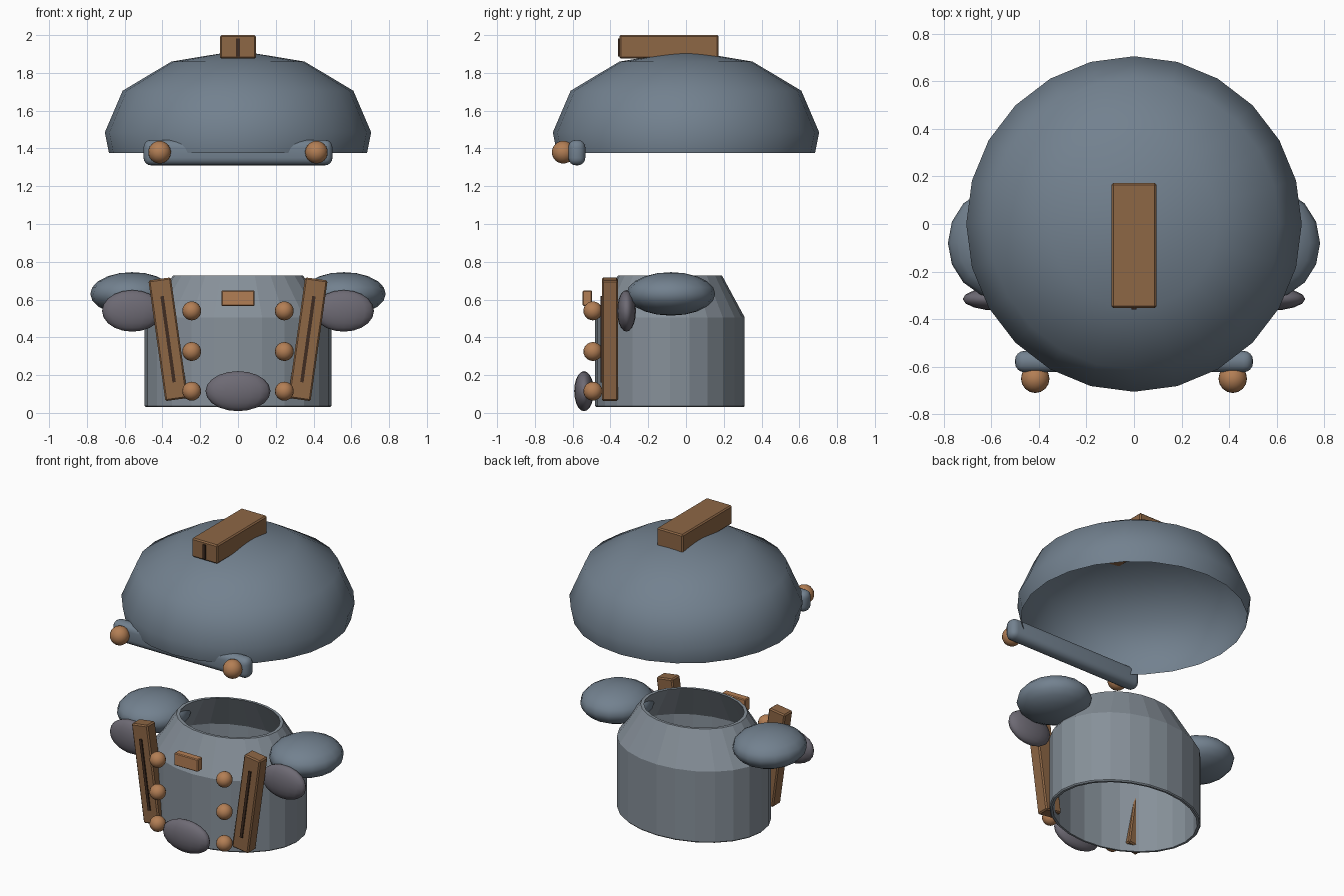
import bpy, bmesh, math
from mathutils import Matrix

if "Cube" in bpy.data.objects:
    bpy.data.objects.remove(bpy.data.objects["Cube"])


def material(name, rgb):
    m = bpy.data.materials.new(name)
    m.diffuse_color = (*rgb, 1)
    m.use_nodes = True
    m.node_tree.nodes["Principled BSDF"].inputs["Base Color"].default_value = m.diffuse_color
    return m


STEEL = material("blue_steel", (0.17, 0.22, 0.275))
PLATE = material("light_steel", (0.24, 0.28, 0.32))
LEATHER = material("leather", (0.27, 0.135, 0.06))
COPPER = material("copper", (0.45, 0.21, 0.09))
TRIM = material("dull_trim", (0.155, 0.145, 0.175))
DARK = material("dark_slot", (0.05, 0.025, 0.015))


def finish(bm, name, mat, smooth=True):
    bmesh.ops.recalc_face_normals(bm, faces=bm.faces)
    for f in bm.faces:
        f.smooth = smooth
    me = bpy.data.meshes.new(name)
    bm.to_mesh(me)
    bm.free()
    me.materials.append(mat)
    ob = bpy.data.objects.new(name, me)
    bpy.context.collection.objects.link(ob)
    return ob


def box(name, mat, loc, size, bevel=0.008, segments=1, tilt=0):
    bm = bmesh.new()
    bmesh.ops.create_cube(bm, size=1, matrix=Matrix.Diagonal((*size, 1)))
    if bevel:
        bmesh.ops.bevel(bm, geom=bm.edges[:], offset=bevel, segments=segments,
                        profile=0.5, affect='EDGES')
    ob = finish(bm, name, mat, smooth=segments > 1)
    ob.location = loc
    ob.rotation_euler.y = tilt
    return ob


def ellipsoid(name, mat, loc, radii, seg=16, rings=10):
    bm = bmesh.new()
    bmesh.ops.create_uvsphere(bm, u_segments=seg, v_segments=rings, radius=1,
                              matrix=Matrix.Diagonal((*radii, 1)))
    ob = finish(bm, name, mat)
    ob.location = loc
    return ob


def lathe(name, mat, profile, closed=False, sides=24, y_scale=1, y=0, smooth=True):
    bm = bmesh.new()
    pts = [bm.verts.new((r, 0, z)) for r, z in profile]
    pairs = list(zip(pts, pts[1:])) + ([(pts[-1], pts[0])] if closed else [])
    edges = [bm.edges.new(p) for p in pairs]
    bmesh.ops.spin(bm, geom=pts + edges, cent=(0, 0, 0), axis=(0, 0, 1),
                   angle=math.tau, steps=sides, use_merge=False)
    bmesh.ops.remove_doubles(bm, verts=bm.verts[:], dist=0.0005)
    for v in bm.verts:
        v.co.y = v.co.y * y_scale + y
    return finish(bm, name, mat, smooth)


# Open helmet dome
lathe("helmet_dome", STEEL, [(0.683, 1.375), (0.705, 1.485), (0.611, 1.705),
                             (0.3525, 1.86), (0, 1.918)])

# Crest block with front slot
box("helmet_crest", LEATHER, (0, -0.09, 1.938), (0.19, 0.525, 0.125))
box("crest_slot", DARK, (0, -0.352, 1.935), (0.02, 0.016, 0.095), 0)

# Brow bar
box("brow_bar", STEEL, (0, -0.578, 1.378), (1.0, 0.09, 0.135), 0.04, 4)

# Hollow oval chest shell with tapered collar
lathe("chest_shell", PLATE,
      [(0.488, 0.03), (0.495, 0.037), (0.495, 0.505), (0.344, 0.728),
       (0.322, 0.728), (0.472, 0.498), (0.472, 0.03)],
      closed=True, y_scale=0.8, y=-0.085, smooth=False)

# Mirrored side parts
for s, side in ((-1, "left"), (1, "right")):
    ellipsoid(f"brow_stud_{side}", COPPER, (s * 0.415, -0.65, 1.38), (0.06,) * 3, 16, 12)
    ellipsoid(f"shoulder_pad_{side}", STEEL, (s * 0.56, -0.08, 0.63), (0.222, 0.235, 0.115))
    ellipsoid(f"shoulder_plate_{side}", TRIM, (s * 0.56, -0.315, 0.54), (0.16, 0.05, 0.11))
    tilt = s * math.radians(8)
    box(f"strap_{side}", LEATHER, (s * 0.37, -0.403, 0.39), (0.12, 0.085, 0.645), tilt=tilt)
    box(f"strap_slot_{side}", DARK, (s * 0.37, -0.445, 0.39), (0.018, 0.016, 0.46), 0, tilt=tilt)
    for i, z in enumerate((0.115, 0.325, 0.54)):
        ellipsoid(f"chest_stud_{side}_{i}", COPPER, (s * 0.245, -0.493, z), (0.05,) * 3, 16, 12)

# Front buckle and lower plate
box("front_buckle", COPPER, (0, -0.522, 0.607), (0.175, 0.05, 0.083), 0.005)
ellipsoid("belly_plate", TRIM, (0, -0.54, 0.115), (0.172, 0.052, 0.106))
